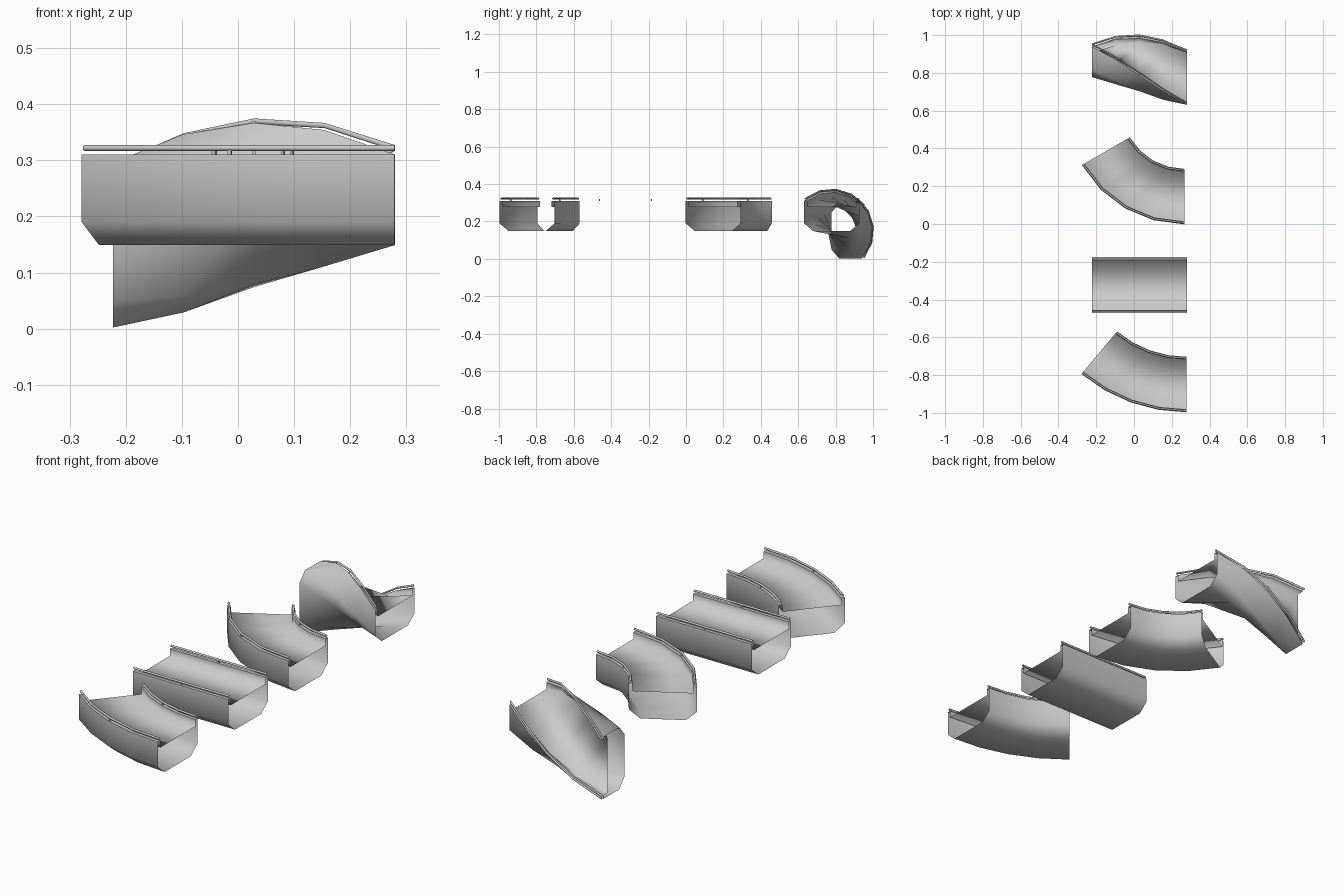
import bpy, bmesh
from math import sin, cos, pi, radians

if "Cube" in bpy.data.objects:
    bpy.data.objects.remove(bpy.data.objects["Cube"])

HALF, FLOOR, WALL, LENGTH, SEGS = 0.147, 0.149, 0.161, 0.503, 4
LIP_U, DECK = HALF - 0.016, 0.128
RAIL_U, RAIL_V, RAIL_R = HALF - 0.008, 0.173, 0.005


# Placement functions: t along the piece, u across, v above the floor
def straight(x0, yc):
    return lambda t, u, v: (x0 - LENGTH * t, yc + u, FLOOR + v)


def bend(x0, yc, degrees):
    total = radians(degrees)
    radius = LENGTH / total
    def place(t, u, v):
        r, a = radius - u, total * t
        return (x0 - r * sin(a), yc + radius - r * cos(a), FLOOR + v)
    return place


def twist(x0, yc):
    def place(t, u, v):
        a = pi / 2 * t
        return (x0 - LENGTH * t,
                yc + u * cos(a) + v * sin(a),
                FLOOR - u * sin(a) + v * cos(a))
    return place


def sweep(name, place, profile, ts, closed=False, caps=False, angle=60):
    bm = bmesh.new()
    rings = [[bm.verts.new(place(t, u, v)) for u, v in profile] for t in ts]
    n = len(profile)
    for a, b in zip(rings, rings[1:]):
        for i in range(n if closed else n - 1):
            j = (i + 1) % n
            bm.faces.new((a[i], a[j], b[j], b[i]))
    if caps:
        bm.faces.new(rings[0])
        bm.faces.new(rings[-1][::-1])
    if closed:
        bmesh.ops.recalc_face_normals(bm, faces=bm.faces)
    me = bpy.data.meshes.new(name)
    bm.to_mesh(me)
    bm.free()
    ob = bpy.data.objects.new(name, me)
    bpy.context.collection.objects.link(ob)
    bpy.ops.object.select_all(action='DESELECT')
    ob.select_set(True)
    bpy.context.view_layer.objects.active = ob
    bpy.ops.object.shade_smooth_by_angle(angle=radians(angle))


# Outer shell with chamfered underside and lip tops
side = [(HALF - 0.048, 0), (HALF, 0.041), (HALF, WALL), (LIP_U, WALL)]
shell = [(-u, v) for u, v in reversed(side)] + side
# Deck between the lips, softly shaded into the inner lip walls
deck = [(LIP_U, WALL), (LIP_U, DECK), (-LIP_U, DECK), (-LIP_U, WALL)]
steps = [i / SEGS for i in range(SEGS + 1)]

pieces = {
    "gentle_bend": bend(0.279, -0.850, 40),
    "straight": straight(0.28, -0.323),
    "sharp_bend": bend(0.267, 0.145, 60),
    "twist": twist(0.28, 0.778),
}

for name, place in pieces.items():
    sweep(name + "_shell", place, shell, steps)
    sweep(name + "_deck", place, deck, steps, angle=100)
    for label, s in (("left", -1), ("right", 1)):
        # Hollow rail along each lip
        ring = [(s * RAIL_U + RAIL_R * cos(k * pi / 4),
                 RAIL_V + RAIL_R * sin(k * pi / 4)) for k in range(8)]
        sweep(f"{name}_{label}_rail", place, ring, steps, closed=True)
        # Small post holding the rail at mid-length
        post = [(s * RAIL_U + du, v) for du, v in
                ((-0.003, WALL), (0.003, WALL),
                 (0.003, RAIL_V - 0.003), (-0.003, RAIL_V - 0.003))]
        sweep(f"{name}_{label}_post", place, post, [0.494, 0.506],
              closed=True, caps=True, angle=30)
